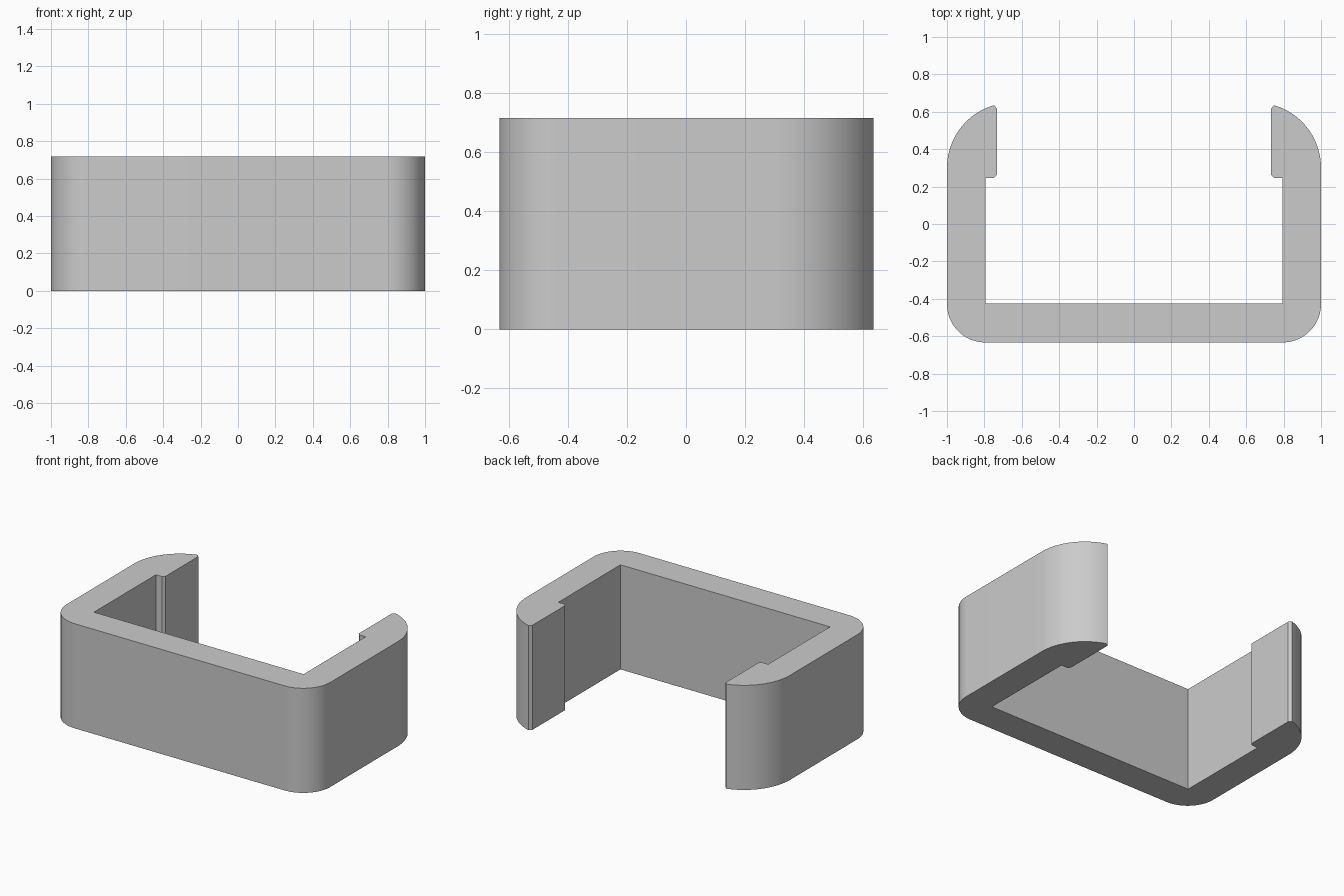
import bpy, bmesh
from math import cos, sin, radians

cube = bpy.data.objects.get("Cube")
if cube:
    bpy.data.objects.remove(cube, do_unlink=True)

HEIGHT = 0.717

grey = bpy.data.materials.new("light grey")
grey.use_nodes = True
colour = (0.6, 0.6, 0.6, 1)
grey.diffuse_color = colour
grey.node_tree.nodes["Principled BSDF"].inputs["Base Color"].default_value = colour


def arc(cx, cy, r, start, end, steps):
    angles = [radians(start + (end - start) * i / steps) for i in range(steps + 1)]
    return [(cx + r * cos(a), cy + r * sin(a)) for a in angles]


# Left half of the clip outline: front corner, hooked arm, inner wall
half = arc(0.795, -0.428, 0.205, -90, 0, 24)
half += arc(0.651, 0.3, 0.349, 0, 73.7, 24)
half += [(0.733, 0.617), (0.733, 0.262), (0.748, 0.247),
         (0.795, 0.247), (0.795, -0.425)]
outline = half + [(-x, y) for x, y in reversed(half)]

# Extrude the mirrored outline upwards
bm = bmesh.new()
base = bm.faces.new([bm.verts.new((x, y, 0)) for x, y in outline])
top = bmesh.ops.extrude_face_region(bm, geom=[base], use_keep_orig=True)
bmesh.ops.translate(bm, vec=(0, 0, HEIGHT),
                    verts=[v for v in top["geom"] if isinstance(v, bmesh.types.BMVert)])
bmesh.ops.recalc_face_normals(bm, faces=bm.faces)
mesh = bpy.data.meshes.new("clip_bracket")
bm.to_mesh(mesh)
bm.free()
mesh.materials.append(grey)

clip = bpy.data.objects.new("clip_bracket", mesh)
bpy.context.collection.objects.link(clip)
bpy.ops.object.select_all(action="DESELECT")
clip.select_set(True)
bpy.context.view_layer.objects.active = clip
bpy.ops.object.shade_smooth_by_angle(angle=radians(20))
